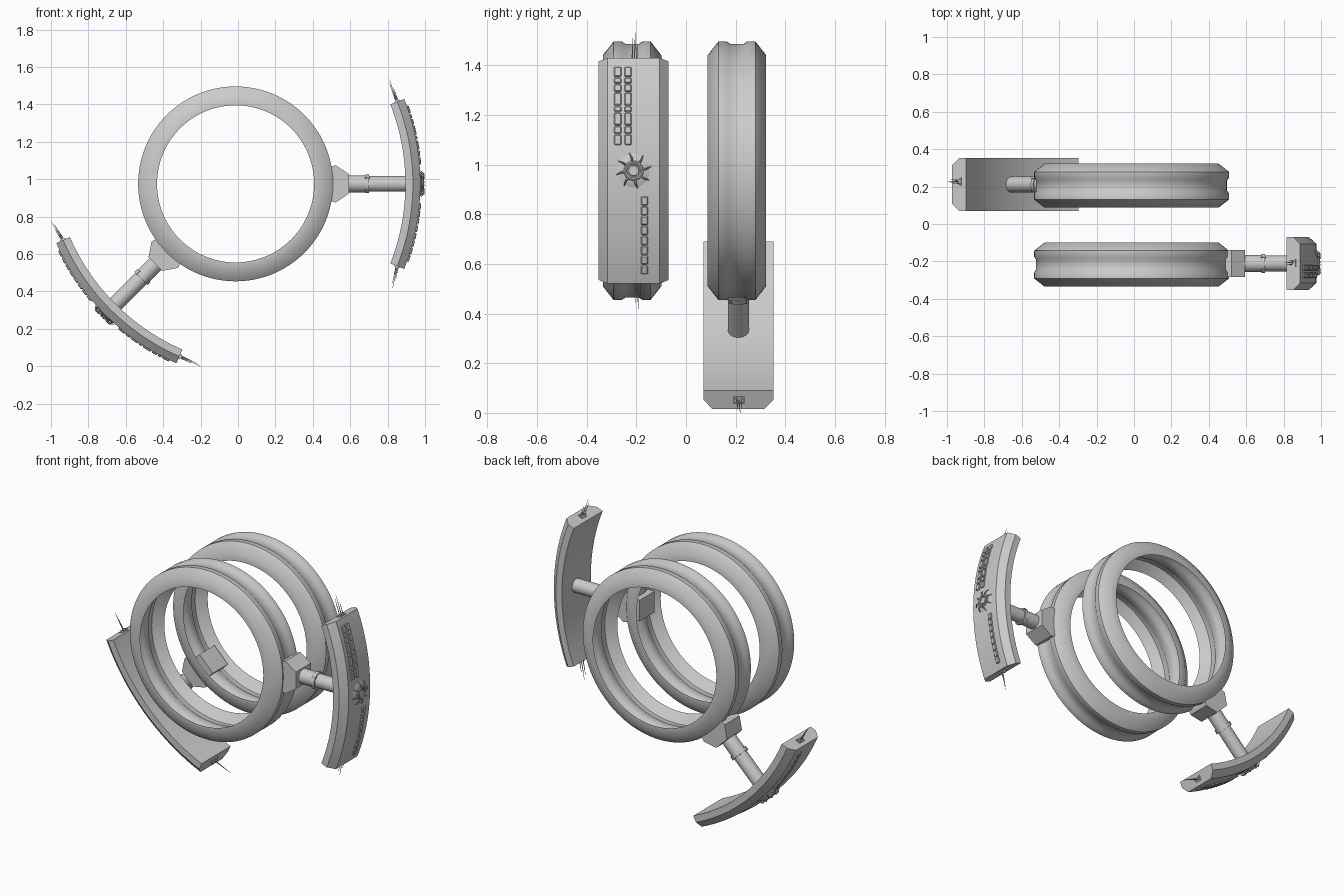
import bpy, bmesh, math
from mathutils import Vector, Matrix

if "Cube" in bpy.data.objects:
    bpy.data.objects.remove(bpy.data.objects["Cube"])

CX, CZ = -0.013, 0.975          # ring axis
PX, R_IN, R_OUT = -0.252, 1.16, 1.24   # panel arc centre and radii (arm space)
HALF = math.radians(21.5)


def finish(name, bm, mat=Matrix(), angle=30):
    bmesh.ops.recalc_face_normals(bm, faces=bm.faces)
    me = bpy.data.meshes.new(name)
    bm.to_mesh(me)
    bm.free()
    me.shade_smooth()
    me.set_sharp_from_angle(angle=math.radians(angle))
    ob = bpy.data.objects.new(name, me)
    ob.matrix_world = mat
    bpy.context.collection.objects.link(ob)
    return ob


def sweep(bm, loops, closed=False):
    """Skin a list of equal-length closed loops of points."""
    rows = [[bm.verts.new(p) for p in lp] for lp in loops]
    n, m = len(rows), len(rows[0])
    for i in range(n if closed else n - 1):
        a, b = rows[i], rows[(i + 1) % n]
        for j in range(m):
            k = (j + 1) % m
            bm.faces.new((a[j], a[k], b[k], b[j]))
    if not closed:
        bm.faces.new(rows[0])
        bm.faces.new(rows[-1][::-1])


def arc_point(r, a, y):
    return Vector((PX + r * math.cos(a), y, r * math.sin(a)))


def rod(bm, p, q, r1, r2, seg=24):
    """Tapered cylinder between two points."""
    p, q = Vector(p), Vector(q)
    d = q - p
    m = Matrix.Translation((p + q) / 2) @ d.to_track_quat('Z', 'Y').to_matrix().to_4x4()
    bmesh.ops.create_cone(bm, cap_ends=True, segments=seg, radius1=r1, radius2=r2,
                          depth=d.length, matrix=m)


def pad(bm, r, a, y, size):
    """Box sitting on the panel arc; size = radial, width, length."""
    m = (Matrix.Translation(arc_point(r, a, y)) @ Matrix.Rotation(-a, 4, 'Y')
         @ Matrix.Diagonal((*size, 1)))
    bmesh.ops.create_cube(bm, size=1, matrix=m)


def ring(name, y):
    # channel-shaped section: chamfered shoulders outside, hollow inside
    half = [(0.118, 0.42), (0.118, 0.465), (0.074, 0.521), (0.042, 0.521), (0.028, 0.511)]
    inner = [(0.028, 0.465), (0.042, 0.475), (0.074, 0.475)]
    prof = half + [(-w, r) for w, r in half[::-1]] + [(-w, r) for w, r in inner[::-1]] + inner
    bm = bmesh.new()
    sweep(bm, [[(r * math.cos(t), w, r * math.sin(t)) for w, r in prof]
               for t in (2 * math.pi * i / 96 for i in range(96))], closed=True)
    finish(name, bm, Matrix.Translation((CX, y, CZ)), 40)


def arm(tag, y, turn):
    M = Matrix.Translation((CX, y, CZ)) @ Matrix.Rotation(-math.radians(turn), 4, 'Y')

    # clamp block passing through the ring
    bm = bmesh.new()
    side = [(0.425, 0.065), (0.48, 0.065), (0.505, 0.09), (0.535, 0.1), (0.606, 0.052)]
    prof = side + [(x, -z) for x, z in side[::-1]]
    sweep(bm, [[(x, w, z) for x, z in prof] for w in (-0.073, 0.073)])
    finish(tag + "_clamp", bm, M, 10)

    # strut with collar and clips
    bm = bmesh.new()
    rod(bm, (0.59, 0, 0), (0.70, 0, 0), 0.045, 0.045, 32)
    rod(bm, (0.69, 0, 0), (0.93, 0, 0), 0.042, 0.042, 32)
    rod(bm, (0.694, 0, 0), (0.714, 0, 0), 0.05, 0.05, 32)
    for i in range(4):
        t = math.pi / 4 + i * math.pi / 2
        bmesh.ops.create_cube(bm, size=1, matrix=Matrix.Translation(
            (0.704, 0.047 * math.cos(t), 0.047 * math.sin(t)))
            @ Matrix.Rotation(t, 4, 'X') @ Matrix.Diagonal((0.026, 0.012, 0.012, 1)))
    finish(tag + "_strut", bm, M)

    # curved panel with chamfered outer edges
    sec = [(R_IN, -0.141), (R_IN + 0.04, -0.141), (R_OUT, -0.105),
           (R_OUT, 0.105), (R_IN + 0.04, 0.141), (R_IN, 0.141)]
    bm = bmesh.new()
    sweep(bm, [[arc_point(r, a, w) for r, w in sec]
               for a in (HALF * (i / 16 - 1) for i in range(33))])
    finish(tag + "_panel", bm, M)

    # rows of small raised keys
    bm = bmesh.new()
    lengths = [0.042, 0.022, 0.03, 0.052, 0.022, 0.05, 0.03, 0.042]
    for w, top, ls in ((-0.064, 0.418, lengths), (-0.022, 0.418, lengths),
                       (0.044, -0.103, [0.036] * 8)):
        z = top
        for l in ls:
            a = math.asin((z - l / 2) / R_OUT)
            pad(bm, R_OUT + 0.002, a, w, (0.014, 0.029, l))
            z -= l + 0.0035
    bmesh.ops.bevel(bm, geom=bm.edges[:], offset=0.004, segments=1, affect='EDGES')
    finish(tag + "_keys", bm, M)

    # round hub: low dome, ring and eight bent spokes
    x0 = PX + R_OUT
    bm = bmesh.new()
    rod(bm, (x0 - 0.012, 0, 0), (x0 + 0.008, 0, 0), 0.085, 0.05, 40)
    rod(bm, (x0, 0, 0), (x0 + 0.014, 0, 0), 0.024, 0.02, 24)
    sweep(bm, [[(x0 + 0.012 + 0.007 * math.sin(u), (0.033 + 0.007 * math.cos(u)) * math.cos(t),
                 (0.033 + 0.007 * math.cos(u)) * math.sin(t))
                for u in (k * math.pi / 4 for k in range(8))]
               for t in (i * math.pi / 16 for i in range(32))], closed=True)
    for i in range(8):
        t = i * math.pi / 4 + 0.15
        d, e = [Vector((0, math.cos(s), math.sin(s))) for s in (t, t + 0.08)]
        knee = Vector((x0 + 0.02, 0, 0)) + d * 0.052
        rod(bm, Vector((x0 + 0.012, 0, 0)) + d * 0.036, knee, 0.005, 0.004, 8)
        rod(bm, knee, Vector((x0 + 0.002, 0, 0)) + e * 0.072, 0.004, 0.0015, 8)
    finish(tag + "_hub", bm, M, 40)

    # sockets and whisker antennas on both panel ends
    bm = bmesh.new()
    rm = (R_IN + R_OUT) / 2
    for s, w, tip in ((1, 0.003, (0.822, 0.557)), (-1, 0.015, (0.840, -0.556))):
        a = s * HALF
        pad(bm, rm, a, w, (0.03, 0.044, 0.012))
        for k in (-1, 1):
            pad(bm, rm, a + s * 0.004, w + k * 0.013, (0.016, 0.01, 0.016))
        base = arc_point(rm, a, w)
        end = Vector((tip[0], w + 0.004, tip[1]))
        for k, f in ((-1, 0.8), (0, 1.0), (1, 0.6)):
            off = Vector((0.006 * k, 0.009 * k, 0))
            rod(bm, base + off, base + off + (end - base) * f, 0.003, 0.0008, 8)
    finish(tag + "_antennas", bm, M)


ring("front_ring", -0.217)
ring("back_ring", 0.205)
arm("right_arm", -0.211, 0)
arm("lower_left_arm", 0.211, 225)
